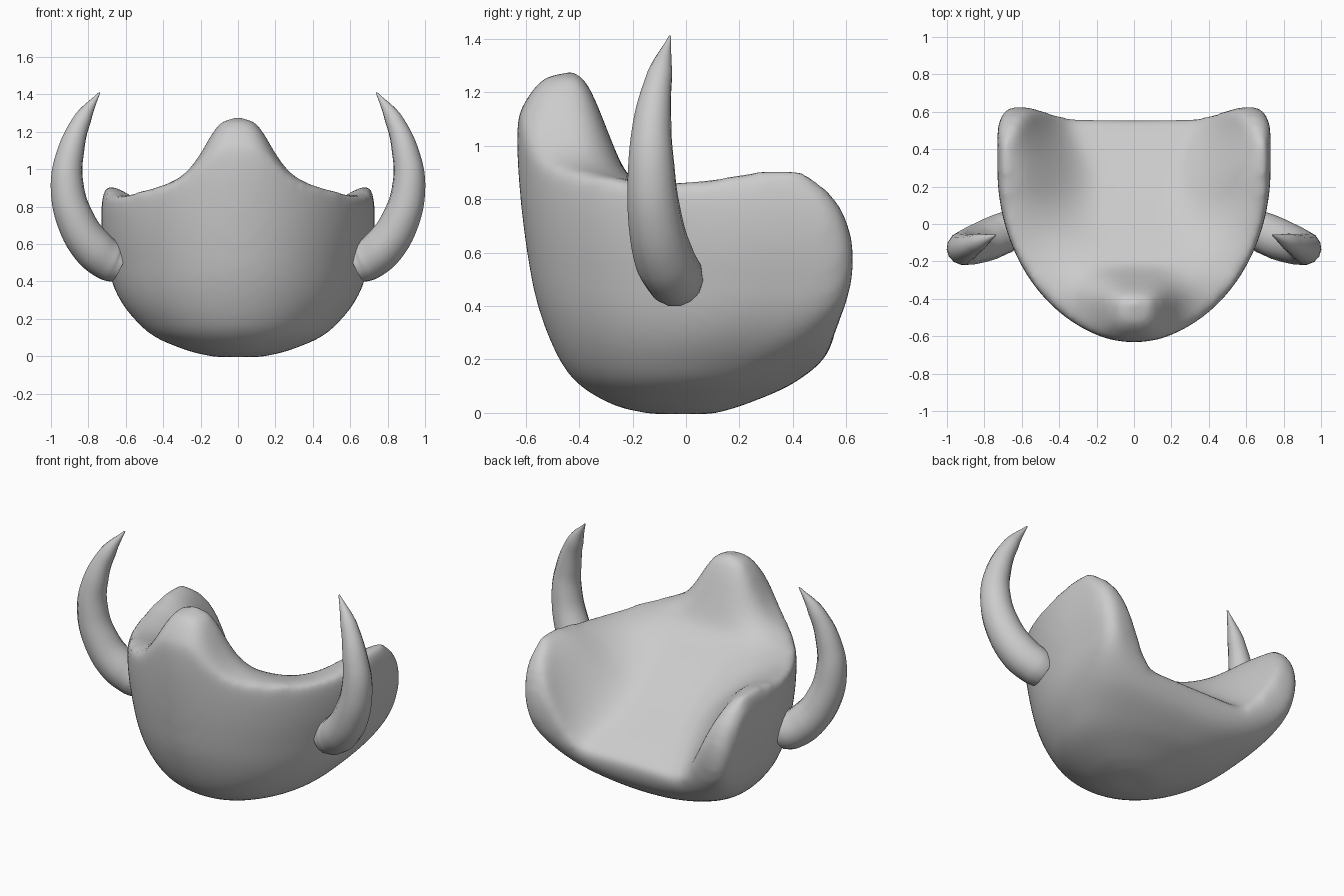
import bpy, bmesh, math

if "Cube" in bpy.data.objects:
    bpy.data.objects.remove(bpy.data.objects["Cube"])


def smooth(table, v):
    """Smooth (cubic) interpolation of a small table."""
    v = max(table[0][0], min(table[-1][0], v))

    def slope(i):
        a, b = table[max(0, i - 1)], table[min(len(table) - 1, i + 1)]
        return (b[1] - a[1]) / (b[0] - a[0])
    for i in range(len(table) - 1):
        (a, p), (b, q) = table[i], table[i + 1]
        if v <= b:
            d = b - a
            t = (v - a) / d
            return (p * (2 * t**3 - 3 * t * t + 1) + q * (3 * t * t - 2 * t**3)
                    + d * slope(i) * (t**3 - 2 * t * t + t) + d * slope(i + 1) * (t**3 - t * t))


def step(a, b, v):
    t = max(0, min(1, (v - a) / (b - a)))
    return t * t * (3 - 2 * t)


def add_object(name, bm):
    bmesh.ops.recalc_face_normals(bm, faces=bm.faces)
    mesh = bpy.data.meshes.new(name)
    bm.to_mesh(mesh)
    bm.free()
    ob = bpy.data.objects.new(name, mesh)
    bpy.context.collection.objects.link(ob)
    return ob


def activate(ob):
    bpy.ops.object.select_all(action='DESELECT')
    ob.select_set(True)
    bpy.context.view_layer.objects.active = ob


# outer bowl profiles, as (z, value)
FRONT = [(-.005, -.13), (.02, -.25), (.1, -.395), (.2, -.475), (.4, -.555), (.6, -.595),
         (.8, -.62), (1.0, -.633), (1.15, -.625), (1.35, -.57)]
WIDTH = [(-.005, .12), (.02, .24), (.1, .44), (.2, .555), (.3, .63), (.4, .675),
         (.5, .7), (.6, .72), (.7, .73), (.8, .73), (1.0, .7), (1.35, .69)]
BACK = [(-.005, .1), (.02, .19), (.05, .27), (.1, .385), (.2, .52), (.3, .59), (.4, .63),
        (.5, .647), (.6, .647), (.7, .625), (.8, .575), (.9, .47), (1.0, .36), (1.35, .34)]
MIDDLE = [(-.005, 0), (.2, .15), (.5, .28), (1.35, .28)]
SQUARE = [(-.005, 2), (.15, 2.6), (.3, 5), (.5, 9), (1.35, 9)]
LEVELS = [-.005 + 1.355 * (i / 44) ** 1.5 for i in range(45)]

bm = bmesh.new()
N = 128
rings = []
for z in LEVELS:
    f, w, b, ym = (smooth(t, z) for t in (FRONT, WIDTH, BACK, MIDDLE))
    e = 2 / smooth(SQUARE, z)
    ring = []
    for i in range(N):
        a = 2 * math.pi * i / N
        c, s = math.cos(a), math.sin(a)
        if s < 0:
            x, y = w * c, ym + (ym - f) * s
        else:
            x = w * math.copysign(abs(c) ** e, c)
            y = ym + (b - ym) * s ** e
            y -= .09 * step(.15, .5, z) * (1 - min(1, abs(x) / .65) ** 2) * step(ym, b, y)
        ring.append(bm.verts.new((x, y, z)))
    rings.append(ring)
for p, q in zip(rings, rings[1:]):
    for i in range(N):
        j = (i + 1) % N
        bm.faces.new((p[i], p[j], q[j], q[i]))
bm.faces.new(rings[0])
bm.faces.new(rings[-1])
body = add_object("mask_body", bm)

# hollow of the mask: height surface that trims the bowl
FLOOR = [(-.6, .88), (-.4, .91), (-.25, .9), (0, .725), (.2, .585), (.4, .45), (.62, .3)]
RIM = [(-.6, .88), (-.3, .88), (-.1, .86), (.1, .875), (.3, .907), (.6, .91)]


def height(x, y):
    w = .72 * math.sqrt(max(.05, 1 - (max(0, .28 - y) / .91) ** 2))
    k = step(.2, .6, y)
    t = step(.25 + .18 * k, .94 + .06 * k, abs(x) / w)
    h = smooth(FLOOR, y) * (1 - t) + smooth(RIM, y) * t
    nose = .37 * step(-.2, -.42, y) - 8 * max(0, -.5 - y) ** 2
    return h + nose / (1 + (abs(x) / .2) ** 3.4)


bm = bmesh.new()
bmesh.ops.create_grid(bm, x_segments=90, y_segments=90, size=.9)
ret = bmesh.ops.extrude_face_region(bm, geom=bm.faces[:])
top = {v for v in ret["geom"] if isinstance(v, bmesh.types.BMVert)}
for v in bm.verts:
    v.co.z = 2 if v in top else height(v.co.x, v.co.y)
cutter = add_object("hollow_cutter", bm)
cutter.hide_render = True

activate(body)
mod = body.modifiers.new("hollow", 'BOOLEAN')
mod.operation, mod.solver, mod.object = 'DIFFERENCE', 'EXACT', cutter
mod = body.modifiers.new("even_mesh", 'REMESH')
mod.mode, mod.voxel_size = 'VOXEL', .022
mod = body.modifiers.new("soften", 'SMOOTH')
mod.factor, mod.iterations = .5, 20
for m in list(body.modifiers):
    bpy.ops.object.modifier_apply(modifier=m.name)
bpy.data.objects.remove(cutter)
bpy.ops.object.shade_smooth()

# pair of curved horns: x, y, z, radius
PATH = [(.64, -.035, .49, .1), (.685, -.045, .509, .11), (.77, -.08, .575, .112), (.865, -.115, .72, .102),
        (.914, -.13, .92, .088), (.893, -.125, 1.1, .071), (.83, -.097, 1.27, .047),
        (.74, -.06, 1.41, .004)]
for name, side in (("left_horn", -1), ("right_horn", 1)):
    cu = bpy.data.curves.new(name, 'CURVE')
    cu.dimensions = '3D'
    cu.bevel_depth, cu.bevel_resolution = 1, 5
    cu.resolution_u, cu.use_fill_caps = 6, True
    sp = cu.splines.new('BEZIER')
    sp.bezier_points.add(len(PATH) - 1)
    for bp, (x, y, z, r) in zip(sp.bezier_points, PATH):
        bp.co, bp.radius = (side * x, y, z), r
        bp.handle_left_type = bp.handle_right_type = 'AUTO'
    horn = bpy.data.objects.new(name, cu)
    bpy.context.collection.objects.link(horn)
    activate(horn)
    bpy.ops.object.convert(target='MESH')
    bpy.ops.object.shade_smooth_by_angle(angle=math.radians(50))
